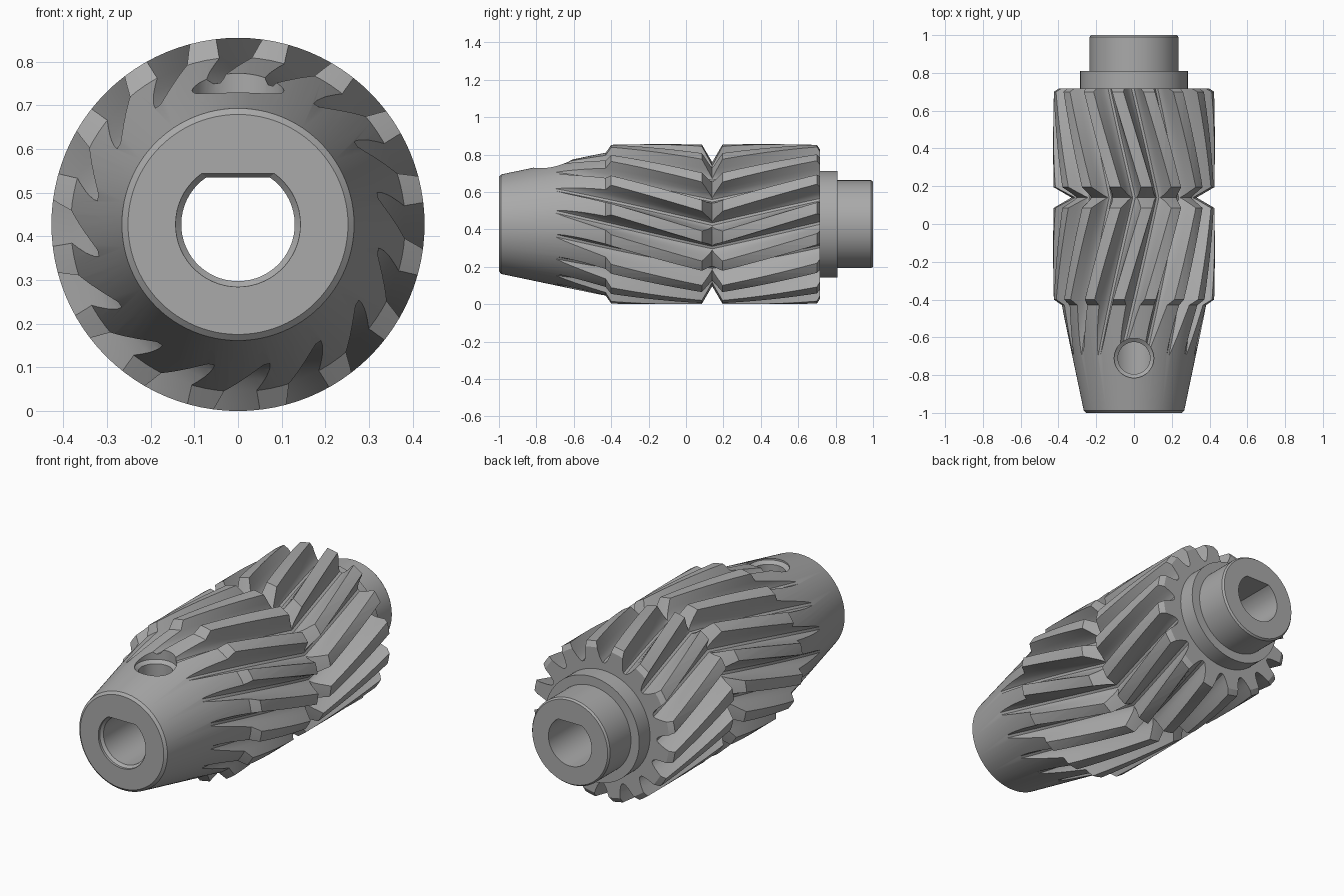
import bpy, bmesh
from math import sin, cos, pi, radians, sqrt, asin

cube = bpy.data.objects.get("Cube")
if cube:
    bpy.data.objects.remove(cube)

AXIS_Z = 0.4275
TEETH = 16
APEX_Y = 0.14
TWIST = radians(22.5) / 0.55      # helix angle per unit of length

steel = bpy.data.materials.new("plain_grey")
steel.use_nodes = True
GREY = (0.4, 0.4, 0.4, 1)
steel.diffuse_color = GREY
steel.node_tree.nodes["Principled BSDF"].inputs["Base Color"].default_value = GREY


def loft(name, sections):
    """Closed solid through rings of points with equal counts."""
    bm = bmesh.new()
    rings = [[bm.verts.new(p) for p in s] for s in sections]
    n = len(rings[0])
    for a, b in zip(rings, rings[1:]):
        for i in range(n):
            j = (i + 1) % n
            bm.faces.new((a[i], a[j], b[j], b[i]))
    bm.faces.new(rings[0])
    bm.faces.new(rings[-1])
    bmesh.ops.recalc_face_normals(bm, faces=bm.faces)
    mesh = bpy.data.meshes.new(name)
    bm.to_mesh(mesh)
    bm.free()
    obj = bpy.data.objects.new(name, mesh)
    bpy.context.collection.objects.link(obj)
    mesh.materials.append(steel)
    return obj


def along_y(polar, y, turn=0.0):
    return [(r * sin(a + turn), y, AXIS_Z + r * cos(a + turn)) for r, a in polar]


def circle(r, n=96):
    return [(r, 2 * pi * i / n) for i in range(n)]


def cut(target, tool, operation):
    mod = target.modifiers.new(tool.name, 'BOOLEAN')
    mod.operation = operation
    mod.solver = 'EXACT'
    mod.object = tool
    bpy.context.view_layer.objects.active = target
    bpy.ops.object.modifier_apply(modifier=mod.name)
    bpy.data.objects.remove(tool)


# Turned body: cone, gear blank with V groove, collar and shaft
profile = [(-1, 0.252), (-0.988, 0.266), (-0.43, 0.383), (-0.40, 0.4275),
           (0.085, 0.4275), (APEX_Y, 0.332), (0.195, 0.4275), (0.70, 0.4275),
           (0.717, 0.40), (0.717, 0.285), (0.81, 0.285), (0.81, 0.235),
           (0.99, 0.235), (1, 0.227)]
pinion = loft("herringbone_pinion", [along_y(circle(r), y) for y, r in profile])

# Tooth flank from tip to root: radius and half angle in degrees
flank = [(0.45, 3.4), (0.41, 4.7), (0.38, 5.8), (0.355, 7), (0.337, 8.5), (0.327, 10)]
tooth = [(r, -radians(a)) for r, a in reversed(flank)] + [(r, radians(a)) for r, a in flank]
pitch = 2 * pi / TEETH
gear = [(r, a + (k + 0.5) * pitch) for k in range(TEETH) for r, a in tooth]

# Twisted teeth mirrored about the V groove
stations = [APEX_Y + 0.06 * k for k in range(-20, 16)]
teeth = loft("tooth_form", [along_y(gear, y, -TWIST * abs(y - APEX_Y)) for y in stations])
cut(pinion, teeth, 'INTERSECT')

# D-shaped bore with a chamfered front mouth
BORE, FLAT = 0.13, 0.108


def d_section(grow, n=48):
    r, flat = BORE + grow, FLAT + grow * 0.7
    edge = asin(sqrt(r * r - flat * flat) / r)
    return [(r, edge + (2 * pi - 2 * edge) * i / n) for i in range(n + 1)]


bore = loft("bore_cutter", [along_y(d_section(g), y)
                            for y, g in ((-1.05, 0.013), (-0.987, 0.013), (-0.974, 0), (1.05, 0))])
cut(pinion, bore, 'DIFFERENCE')

# Set screw hole with a shallow counterbore
HOLE_Y = -0.71
steps = [(AXIS_Z, 0.085), (0.705, 0.085), (0.72, 0.105), (0.95, 0.105)]
hole = loft("screw_hole_cutter", [[(r * sin(a), HOLE_Y + r * cos(a), z) for _, a in circle(1, 48)]
                                  for z, r in steps for r in [r]])
cut(pinion, hole, 'DIFFERENCE')

# Smooth turned surfaces, crisp machined edges
bpy.ops.object.select_all(action='DESELECT')
pinion.select_set(True)
bpy.context.view_layer.objects.active = pinion
bpy.ops.object.shade_smooth_by_angle(angle=radians(25))
